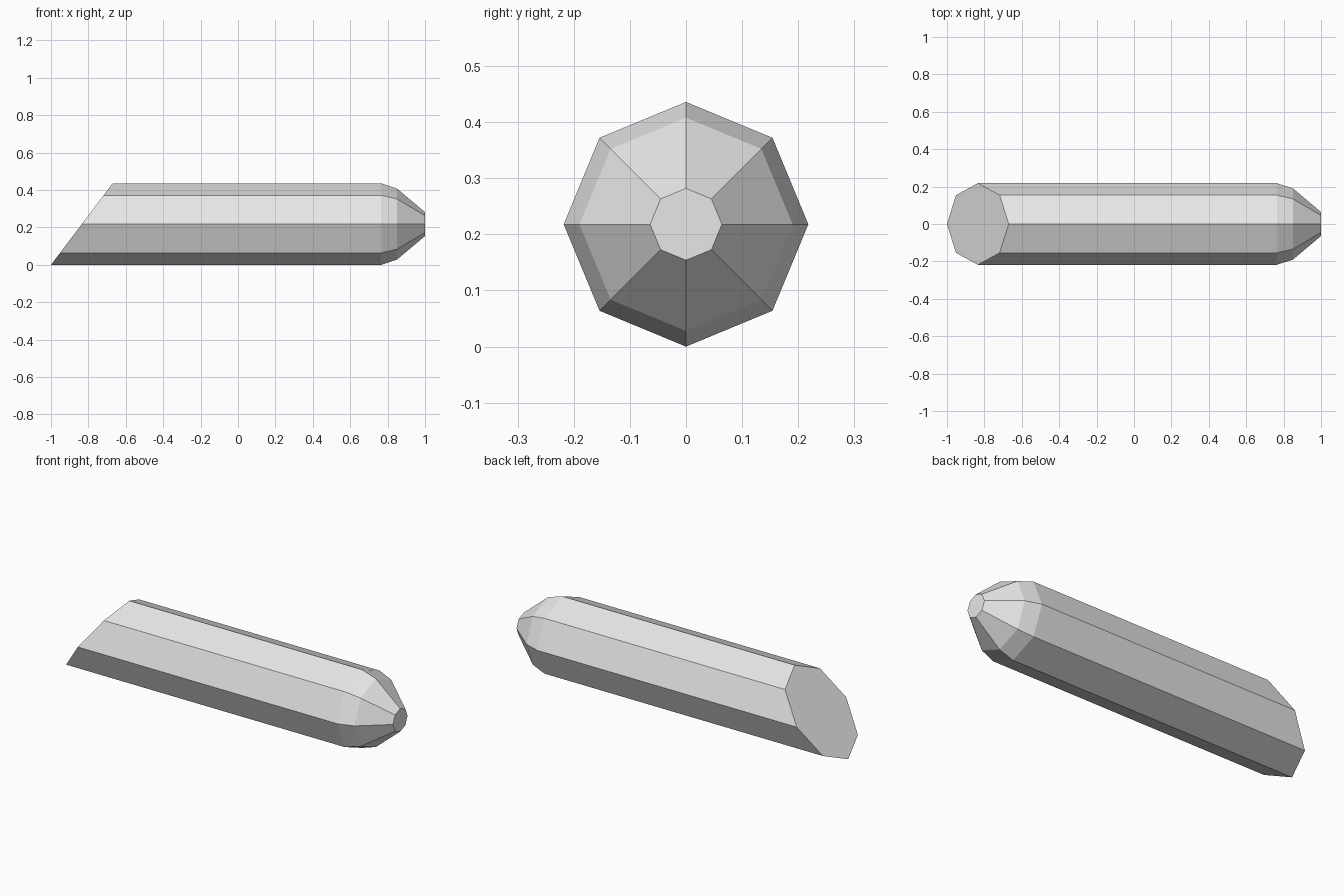
import bpy, bmesh
from math import cos, sin, pi

cube = bpy.data.objects.get("Cube")
if cube:
    bpy.data.objects.remove(cube, do_unlink=True)

SIDES = 8
RADIUS = 0.218

# Plain grey
grey = bpy.data.materials.new("light grey")
grey.use_nodes = True
colour = (0.8, 0.8, 0.8, 1)
grey.diffuse_color = colour
grey.node_tree.nodes["Principled BSDF"].inputs["Base Color"].default_value = colour

bm = bmesh.new()


def ring(radius, x_at):
    """Octagonal ring around the long axis; x_at gives x for a height."""
    verts = []
    for i in range(SIDES):
        a = 2 * pi * i / SIDES
        z = RADIUS + radius * sin(a)
        verts.append(bm.verts.new((x_at(z), radius * cos(a), z)))
    return verts


# Slanted cut end, straight body, rounded shoulder and blunt tip
rings = [ring(RADIUS, lambda z: -1 + 0.33 * z / (2 * RADIUS))]
for x, r in ((0.765, RADIUS), (0.85, 0.19), (1.0, 0.064)):
    rings.append(ring(r, lambda z, x=x: x))

for a, b in zip(rings, rings[1:]):
    for i in range(SIDES):
        j = (i + 1) % SIDES
        bm.faces.new((a[i], a[j], b[j], b[i]))
bm.faces.new(rings[0])
bm.faces.new(rings[-1])
bmesh.ops.recalc_face_normals(bm, faces=bm.faces)

mesh = bpy.data.meshes.new("octagonal_rod")
bm.to_mesh(mesh)
bm.free()
mesh.materials.append(grey)
rod = bpy.data.objects.new("octagonal_rod", mesh)
bpy.context.collection.objects.link(rod)
